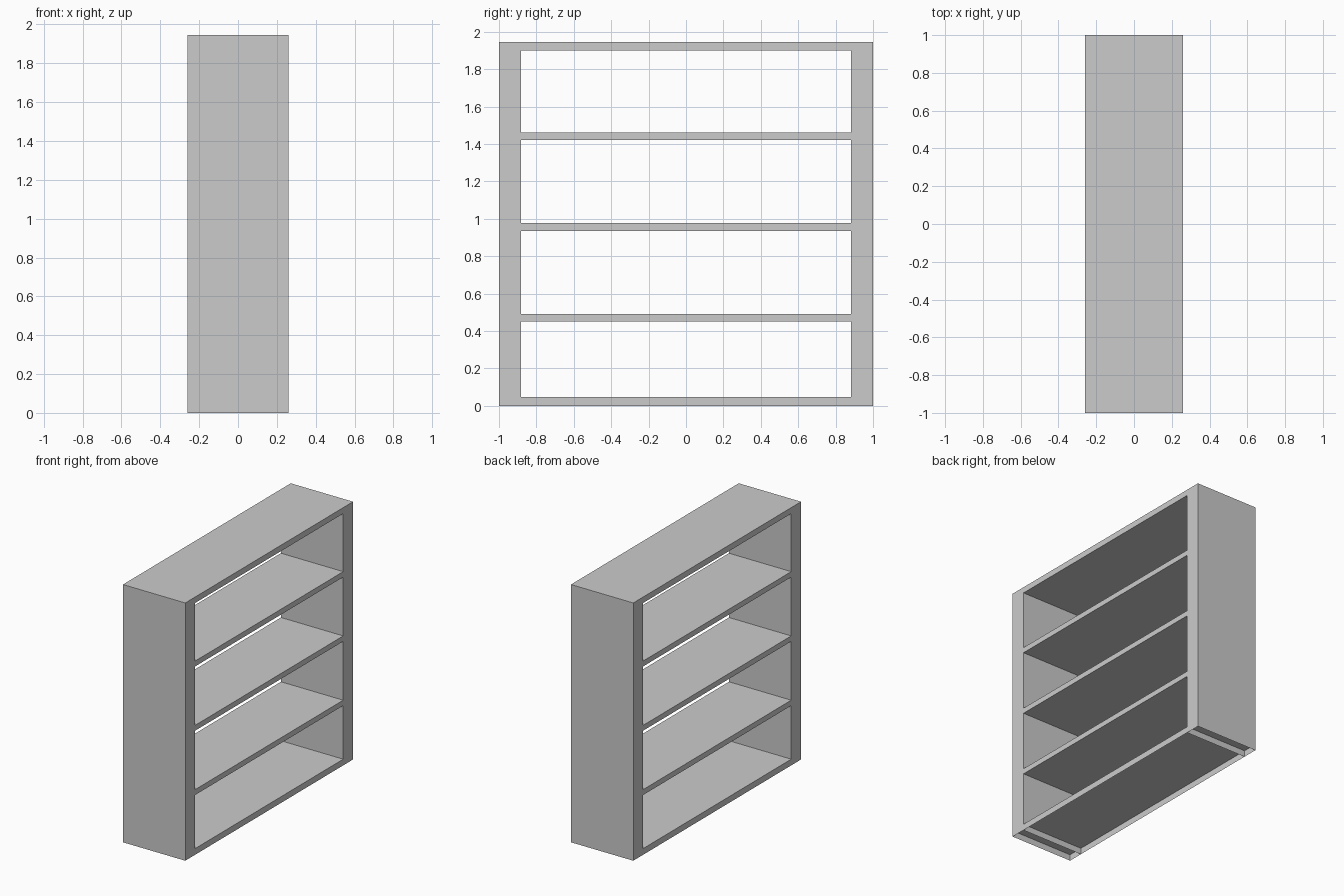
import bpy
import bmesh
from mathutils import Matrix, Vector

if "Cube" in bpy.data.objects:
    bpy.data.objects.remove(bpy.data.objects["Cube"])

DEPTH = 0.26          # half depth along x
OUTER = 1.0           # half width along y
INNER = 0.883         # inner face of the uprights
FLOOR = 0.047         # floor panel, open underneath
TOP_Z0, TOP_Z1 = 1.90, 1.945


def box(bm, y0, y1, z0, z1):
    """Add a full-depth box to bm."""
    loc = Matrix.Translation((0, (y0 + y1) / 2, (z0 + z1) / 2))
    size = Matrix.Diagonal((2 * DEPTH, y1 - y0, z1 - z0, 1))
    bmesh.ops.create_cube(bm, size=1, matrix=loc @ size)


def skirt(bm, edges):
    """Extrude edges straight down to the ground as a thin open rim."""
    new = bmesh.ops.extrude_edge_only(bm, edges=edges)["geom"]
    for v in new:
        if isinstance(v, bmesh.types.BMVert):
            v.co.z = 0


def finish(name, bm):
    bmesh.ops.recalc_face_normals(bm, faces=bm.faces)
    mesh = bpy.data.meshes.new(name)
    bm.to_mesh(mesh)
    bm.free()
    obj = bpy.data.objects.new(name, mesh)
    bpy.context.collection.objects.link(obj)
    return obj


# Uprights: thick side boxes with a hollow recess under each
for name, y0, y1 in (("left_upright", -OUTER, -INNER), ("right_upright", INNER, OUTER)):
    bm = bmesh.new()
    box(bm, y0, y1, FLOOR, TOP_Z0)
    bm.normal_update()
    bottom = next(f for f in bm.faces if f.normal.z < -0.9)
    skirt(bm, list(bottom.edges))
    top = [f for f in bm.faces if f.calc_center_median().z > TOP_Z0 - 0.01]
    bmesh.ops.delete(bm, geom=top, context="FACES_ONLY")
    finish(name, bm)

# Top panel across both uprights
bm = bmesh.new()
box(bm, -OUTER, OUTER, TOP_Z0, TOP_Z1)
finish("top_panel", bm)

# Floor panel: single sheet with a front and back lip, open underneath
bm = bmesh.new()
corners = [(-DEPTH, -INNER), (DEPTH, -INNER), (DEPTH, INNER), (-DEPTH, INNER)]
bm.faces.new([bm.verts.new((x, y, FLOOR)) for x, y in corners])
skirt(bm, [e for e in bm.edges if abs(e.verts[0].co.x - e.verts[1].co.x) < 0.01])
floor = finish("floor_panel", bm)
if floor.data.polygons[0].normal.z < 0:
    floor.data.flip_normals()

# Three shelves between the uprights
for i, z in enumerate((0.451, 0.936, 1.421)):
    bm = bmesh.new()
    box(bm, -INNER, INNER, z, z + 0.041)
    finish(f"shelf_{i + 1}", bm)
